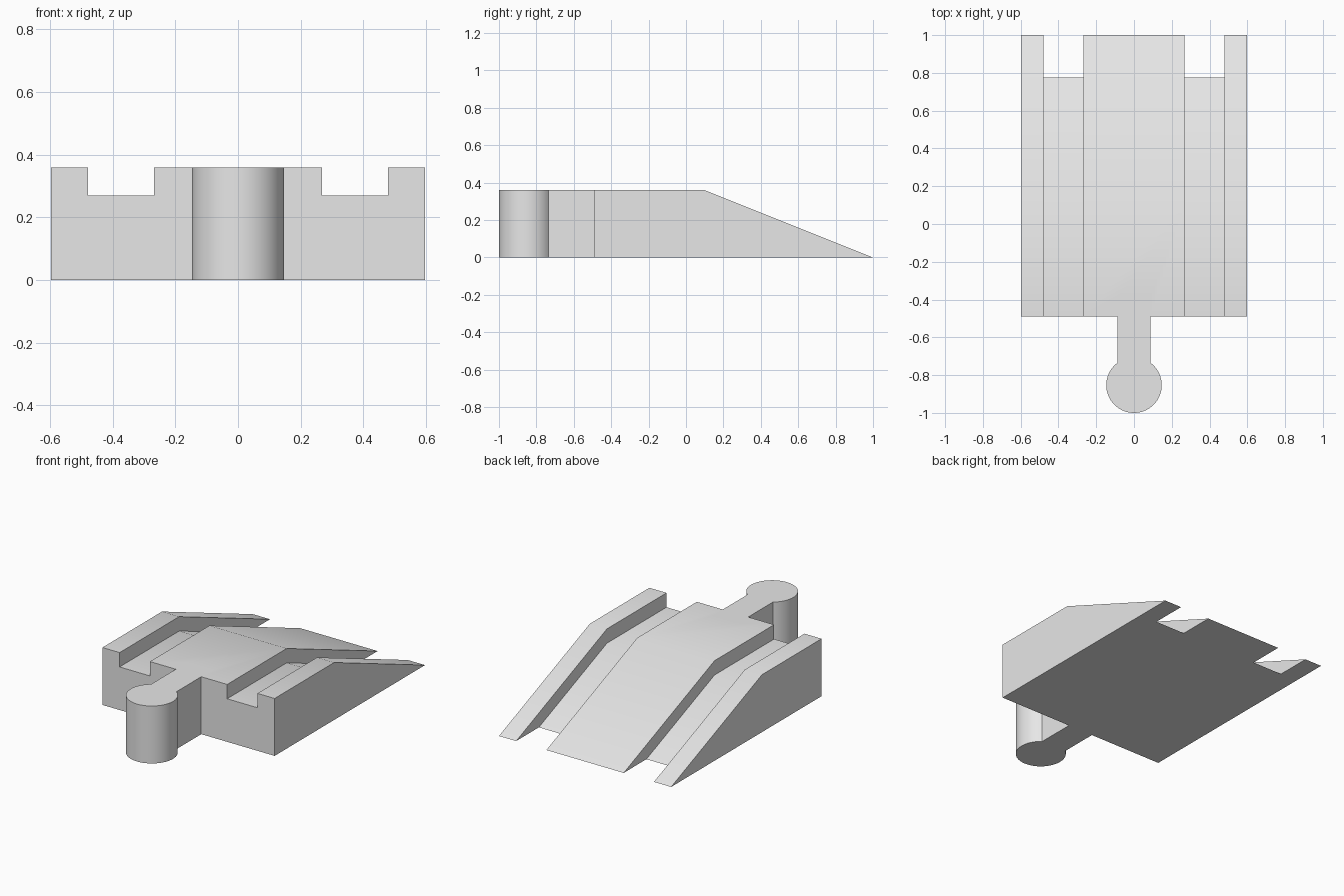
import bpy, bmesh, math
from mathutils import Vector

cube = bpy.data.objects.get("Cube")
if cube:
    bpy.data.objects.remove(cube, do_unlink=True)

HALF_W, FRONT, BREAK, BACK = 0.597, -0.49, 0.1, 1.0
TOP, FLOOR = 0.36, 0.27
GROOVE_IN, GROOVE_OUT = 0.268, 0.478
NECK, RADIUS = 0.088, 0.147

grey = bpy.data.materials.new("light grey")
grey.use_nodes = True
grey.diffuse_color = (0.8, 0.8, 0.8, 1)
grey.node_tree.nodes["Principled BSDF"].inputs["Base Color"].default_value = (0.8, 0.8, 0.8, 1)


def prism(name, outline, direction):
    """Extrude a flat outline along a direction into a closed solid."""
    bm = bmesh.new()
    face = bm.faces.new([bm.verts.new(p) for p in outline])
    grown = bmesh.ops.extrude_face_region(bm, geom=[face], use_keep_orig=True)
    moved = [v for v in grown["geom"] if isinstance(v, bmesh.types.BMVert)]
    bmesh.ops.translate(bm, verts=moved, vec=Vector(direction))
    bmesh.ops.recalc_face_normals(bm, faces=bm.faces)
    mesh = bpy.data.meshes.new(name)
    bm.to_mesh(mesh)
    bm.free()
    mesh.materials.append(grey)
    obj = bpy.data.objects.new(name, mesh)
    bpy.context.collection.objects.link(obj)
    return obj


def combine(target, tool, operation):
    """Apply a boolean and drop the tool object."""
    bpy.context.view_layer.objects.active = target
    mod = target.modifiers.new(operation.lower(), 'BOOLEAN')
    mod.operation, mod.solver, mod.object = operation, 'EXACT', tool
    bpy.ops.object.modifier_apply(modifier=mod.name)
    bpy.data.objects.remove(tool, do_unlink=True)


# Ramp body from its side profile
side = [(FRONT, 0), (BACK, 0), (BREAK, TOP), (FRONT, TOP)]
ramp = prism("ramp", [(-HALF_W, y, z) for y, z in side], (2 * HALF_W, 0, 0))

# Two wheel grooves whose floors run parallel to the deck
slope = TOP / (BACK - BREAK)
end = BACK + 0.1
groove = [(FRONT - 0.1, FLOOR), (BREAK, FLOOR), (end, FLOOR - slope * (end - BREAK)),
          (end, 0.6), (FRONT - 0.1, 0.6)]
for x in (GROOVE_IN, -GROOVE_OUT):
    cutter = prism("groove_cutter", [(x, y, z) for y, z in groove],
                   (GROOVE_OUT - GROOVE_IN, 0, 0))
    cutter.hide_render = True
    combine(ramp, cutter, 'DIFFERENCE')

# Round connector knob on a straight neck
centre_y = -1 + RADIUS
start = math.asin(NECK / RADIUS)
steps = 56
angles = [start + (2 * math.pi - 2 * start) * i / steps for i in range(steps + 1)]
knob = [(RADIUS * math.sin(a), centre_y + RADIUS * math.cos(a), 0) for a in angles]
connector = prism("connector", [(-NECK, FRONT + 0.1, 0), (NECK, FRONT + 0.1, 0)] + knob,
                  (0, 0, TOP))
combine(ramp, connector, 'UNION')

# Smooth the knob and ramp bend, keep the corners sharp
bpy.ops.object.select_all(action='DESELECT')
ramp.select_set(True)
bpy.context.view_layer.objects.active = ramp
bpy.ops.object.shade_smooth_by_angle(angle=math.radians(30))
